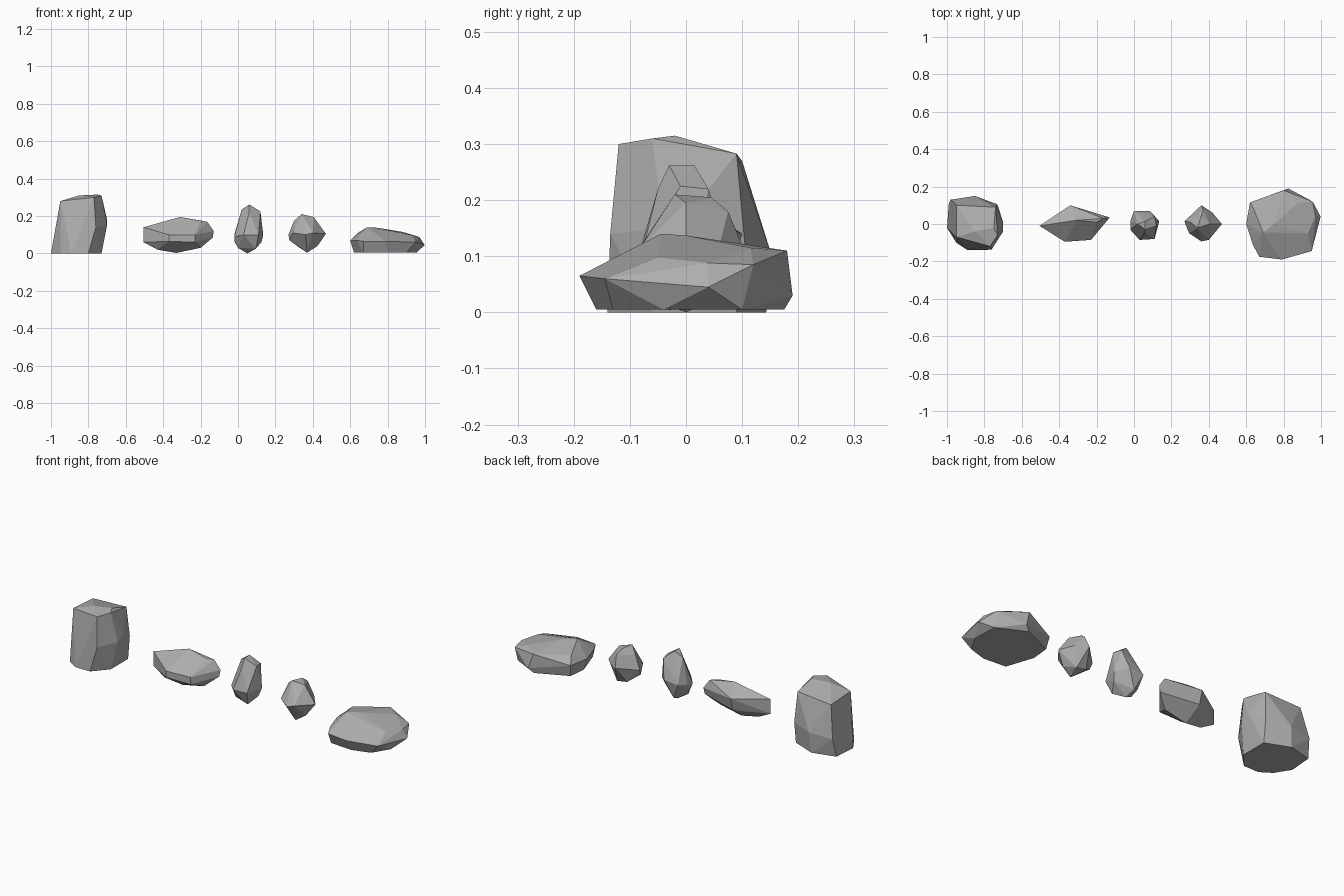
import bpy
import bmesh
import math
from mathutils import Vector

# Coordinates below are written in hundredths of a unit
UNIT = 0.01

default_cube = bpy.data.objects.get("Cube")
if default_cube:
    bpy.data.objects.remove(default_cube, do_unlink=True)


def make_material(name, value):
    material = bpy.data.materials.new(name)
    colour = (value, value, value, 1.0)
    material.diffuse_color = colour
    material.use_nodes = True
    shader = material.node_tree.nodes["Principled BSDF"]
    shader.inputs["Base Color"].default_value = colour
    shader.inputs["Roughness"].default_value = 0.9
    return material


def make_rock(name, centre_x, crown, waist, foot, material):
    """Wrap a faceted stone around three loose rings of corner points,
    then merge nearly coplanar triangles into broad chiselled facets."""
    mesh = bpy.data.meshes.new(name)
    bm = bmesh.new()
    for ring in (crown, waist, foot):
        for corner in ring:
            bm.verts.new(Vector(corner) * UNIT)
    result = bmesh.ops.convex_hull(bm, input=bm.verts[:])
    unused = set(result["geom_interior"]) | set(result["geom_unused"])
    loose = [item for item in unused if isinstance(item, bmesh.types.BMVert)]
    bmesh.ops.delete(bm, geom=loose, context="VERTS")
    bmesh.ops.dissolve_limit(bm, angle_limit=math.radians(7),
                             verts=bm.verts[:], edges=bm.edges[:])
    bmesh.ops.recalc_face_normals(bm, faces=bm.faces[:])
    for face in bm.faces:
        face.smooth = False
    bm.to_mesh(mesh)
    bm.free()
    mesh.materials.append(material)
    rock = bpy.data.objects.new(name, mesh)
    rock.location.x = centre_x * UNIT
    bpy.context.collection.objects.link(rock)
    return rock


stone = make_material("stone grey", 0.42)

# Tall upright boulder with a sloping back
make_rock(
    "tall_boulder", -85,
    crown=[(-10, 10, 27), (-10, -7, 28), (0, -4, 31), (10, -2, 31.5),
           (11, 9, 28.3), (12, -6, 31), (8, -12, 30)],
    waist=[(15, 1, 18), (15, -4, 15), (0, 15, 11), (-13, 13, 10),
           (9, -13.5, 14), (12, 10.5, 12)],
    foot=[(-15, -2, 0), (-14, 11, 0), (-1, 14.3, 0), (12, 9, 0),
          (12, -6, 0), (5, -14, 0), (-4, -14, 0), (-10, -10, 0)],
    material=stone)

# Long wedge with pointed ends
make_rock(
    "long_wedge_rock", -32,
    crown=[(-18.5, -1, 14), (1, 2, 19.5), (15.5, 3, 17), (12, 1, 17.5)],
    waist=[(-2, 10, 14), (19, 3.5, 12), (18.5, 3, 8.5), (9, -8.5, 10),
           (9, -8.5, 6), (-5, -9.5, 10), (-5, -9.5, 6.5)],
    foot=[(-18.5, -1, 6), (12, -1, 3), (-1, -1, 0.3), (-11, -2, 2),
          (-2, 8, 7)],
    material=stone)

# Narrow pointed stone
make_rock(
    "pointed_stone", 6,
    crown=[(0, -3, 26.2), (0, 1.5, 26.2), (-4, 0, 23.5), (6, -1, 22.5),
           (5, 4, 22), (0, -5, 22)],
    waist=[(-8, 1.5, 10), (-6, 7, 11), (2.5, 7, 12), (7.5, 1.5, 10),
           (5, -8, 10), (-3, -8.5, 10), (-8, -3, 9)],
    foot=[(-8, 0, 6.5), (6.5, 0, 6), (3.5, -5, 2.5), (-1, 0, 0),
          (-6, -2, 3), (-2, 5, 2.5)],
    material=stone)

# Small rounded stone
make_rock(
    "round_stone", 37,
    crown=[(-3, -2, 21), (-1, 4.5, 20.5), (3.5, 0, 19.5), (-7, 1, 17.5),
           (0, 7.5, 18)],
    waist=[(-10, 1.5, 10), (-7.5, -5, 11), (-1, 10, 12), (10, 0, 10.5),
           (3, -8.5, 11), (-1, -9.3, 10), (5, 6, 12)],
    foot=[(-9.5, 0, 7), (5.5, -2, 4), (0, -3, 0.4), (-4, 4, 3),
          (2, 4, 2)],
    material=stone)

# Broad low slab with undercut sides
make_rock(
    "broad_slab", 80,
    crown=[(-11, -4.5, 14), (-5, 0, 13.7), (8, 11.5, 11.5),
           (13, -5, 9.8), (17, 4, 8.8), (0, 18, 11), (-16, 8, 11)],
    waist=[(-20, 0, 7), (-18, 11.5, 7), (2.5, 19, 3), (15.5, 12, 8.5),
           (19.8, 4, 4.5), (15, -14.5, 6), (-1, -19, 6.5),
           (-13, -17.5, 6.5), (-16.5, -11, 7)],
    foot=[(-18, 0, 0.5), (-17, 10, 0.5), (0, 17.5, 0.5),
          (15, 10, 0.5), (15.5, -4, 0.5), (10, -13, 0.5),
          (0, -16, 0.5), (-13, -15, 0.5)],
    material=stone)
